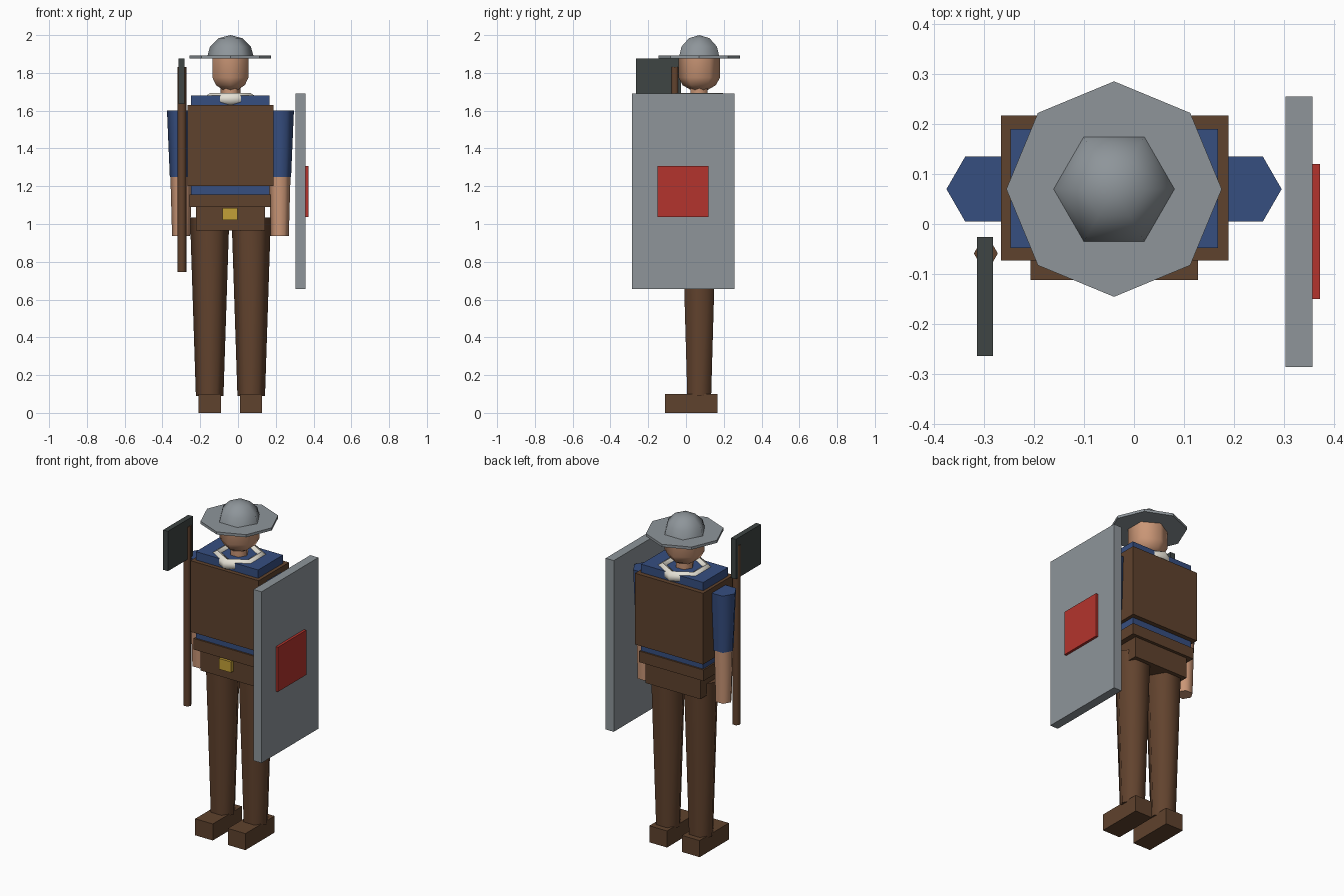
import bpy, bmesh
from math import sin, cos, pi, radians

cube = bpy.data.objects.get("Cube")
if cube:
    bpy.data.objects.remove(cube, do_unlink=True)

CX, CY = -0.04, 0.07   # body axis


def material(name, r, g, b):
    """Flat colour from 0-255 display values."""
    col = [((c / 255 + 0.055) / 1.055) ** 2.4 for c in (r, g, b)] + [1]
    m = bpy.data.materials.new(name)
    m.use_nodes = True
    m.diffuse_color = col
    m.node_tree.nodes["Principled BSDF"].inputs["Base Color"].default_value = col
    return m


steel = material("steel grey", 142, 149, 154)
dark = material("dark iron", 62, 69, 68)
leather = material("brown leather", 95, 66, 45)
cloth = material("trouser brown", 98, 67, 46)
blue = material("tunic blue", 54, 78, 128)
skin = material("skin", 202, 150, 118)
white = material("scarf white", 228, 224, 212)
gold = material("brass", 196, 160, 55)
red = material("emblem red", 180, 52, 45)


def add(name, bm, mat, smooth=False):
    bmesh.ops.recalc_face_normals(bm, faces=bm.faces)
    me = bpy.data.meshes.new(name)
    bm.to_mesh(me)
    bm.free()
    me.materials.append(mat)
    if smooth:
        me.shade_smooth()
        me.set_sharp_from_angle(angle=radians(65))
    ob = bpy.data.objects.new(name, me)
    bpy.context.collection.objects.link(ob)
    return ob


def box(name, xs, ys, zs, mat):
    bm = bmesh.new()
    bmesh.ops.create_cube(bm, size=1)
    for v in bm.verts:
        v.co = [(a + b) / 2 + c * (b - a) for c, (a, b) in zip(v.co, (xs, ys, zs))]
    return add(name, bm, mat)


def lathe(name, x, y, profile, mat, sides=6, turn=0, smooth=True, closed=False):
    """Spin (radius, z) points into a low-sided solid or ring."""
    bm = bmesh.new()
    rings = [[bm.verts.new((x + r * cos(turn + 2 * pi * i / sides),
                            y + r * sin(turn + 2 * pi * i / sides), z))
              for i in range(sides)] for r, z in profile]
    pairs = list(zip(rings, rings[1:]))
    if closed:
        pairs.append((rings[-1], rings[0]))
    else:
        bm.faces.new(rings[0])
        bm.faces.new(rings[-1])
    for a, b in pairs:
        for i in range(sides):
            j = (i + 1) % sides
            bm.faces.new((a[i], a[j], b[j], b[i]))
    bmesh.ops.remove_doubles(bm, verts=bm.verts, dist=0.0005)
    return add(name, bm, mat, smooth)


# Head, neck and hat
lathe("head", CX, CY, [(0.045, 1.71), (0.088, 1.735), (0.11, 1.775), (0.11, 1.88)],
      skin, turn=pi / 2)
lathe("neck", CX, CY, [(0.052, 1.64), (0.052, 1.74)], skin)
lathe("hat_brim", CX, CY, [(0.216, 1.876), (0.216, 1.892)], steel, sides=8, smooth=False)
lathe("hat_dome", CX, CY,
      [(0.125 * cos(a * pi / 6), 1.878 + 0.122 * sin(a * pi / 6)) for a in range(3)]
      + [(0.0001, 2.0)], steel)

# Scarf ring around the neck
lathe("scarf", CX, CY,
      [(0.122 + 0.032 * cos(a * pi / 3 + pi / 6), 1.662 + 0.032 * sin(a * pi / 3 + pi / 6))
       for a in range(6)], white, turn=pi / 2, closed=True)

# Torso layers
box("tunic", (-0.248, 0.168), (-0.048, 0.19), (1.12, 1.68), blue)
box("vest", (-0.267, 0.189), (-0.073, 0.218), (1.2, 1.63), leather)
box("belt", (-0.257, 0.174), (-0.058, 0.2), (1.09, 1.157), leather)
box("hip_block", (-0.223, 0.142), (-0.04, 0.182), (0.965, 1.09), leather)
box("buckle", (-0.082, -0.002), (-0.065, -0.035), (1.02, 1.085), gold)

# Limbs on both sides
for side, s in (("left", 1), ("right", -1)):
    leg_x, arm_x = CX + s * 0.11, CX + s * 0.261
    lathe(side + "_leg", leg_x, CY, [(0.073, 0.09), (0.104, 1.035)], cloth)
    foot_x = CX + s * 0.109
    box(side + "_boot", (foot_x - 0.059, foot_x + 0.059), (-0.112, 0.167), (0, 0.1), leather)
    lathe(side + "_sleeve", arm_x, CY, [(0.06, 1.25), (0.075, 1.6)], blue)
    lathe(side + "_forearm", arm_x, CY, [(0.048, 0.937), (0.057, 1.255)], skin)

# Axe
lathe("axe_handle", -0.297, -0.059, [(0.024, 0.745), (0.024, 1.83)], cloth)
box("axe_blade", (-0.315, -0.283), (-0.265, -0.026), (1.635, 1.876), dark)

# Shield
box("shield", (0.304, 0.358), (-0.287, 0.256), (0.655, 1.69), steel)
box("shield_emblem", (0.35, 0.373), (-0.15, 0.12), (1.037, 1.307), red)
